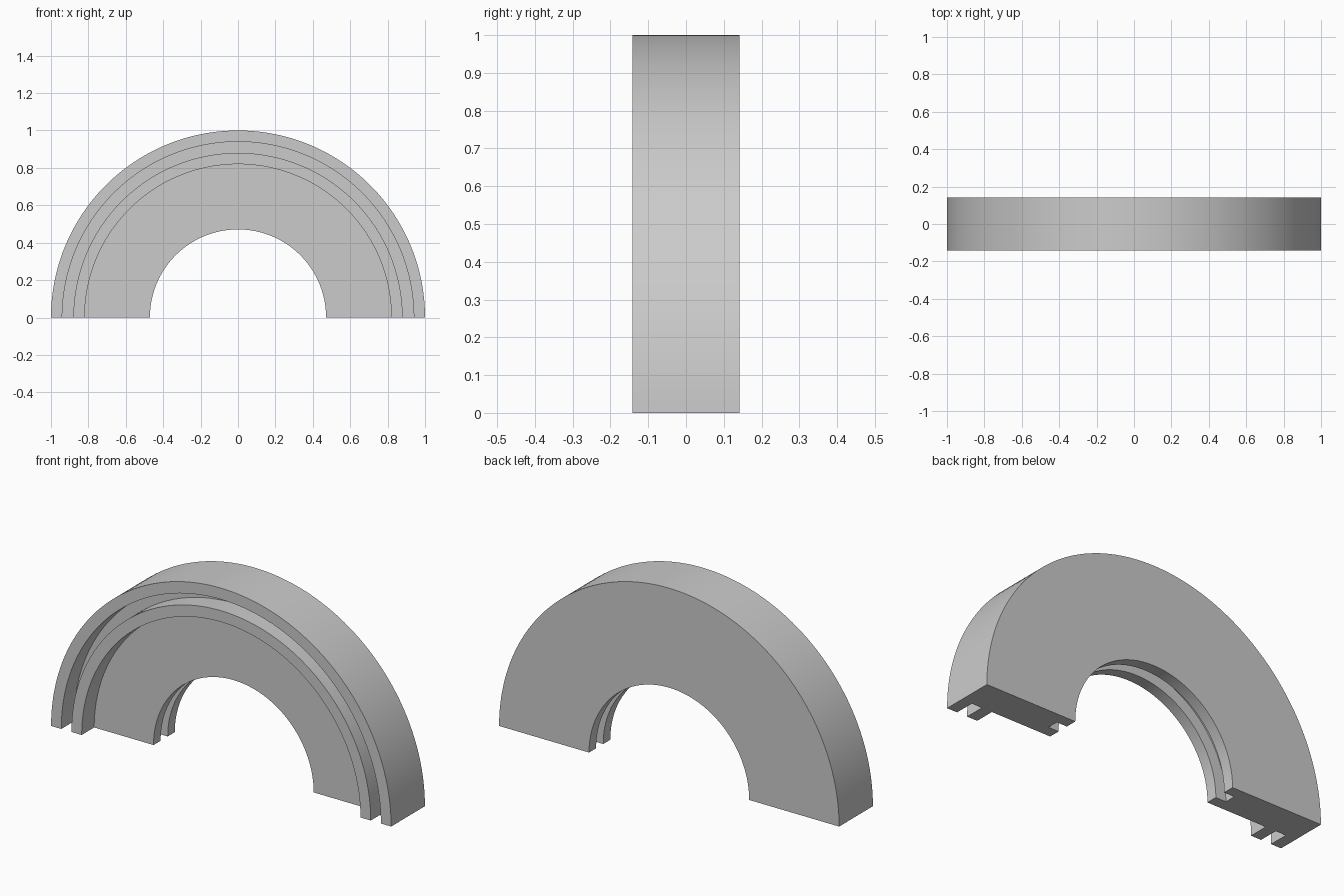
import bpy, bmesh, math

cube = bpy.data.objects.get("Cube")
if cube:
    bpy.data.objects.remove(cube, do_unlink=True)

# Key dimensions
HALF = 0.142                 # half the thickness
STEP = 0.06                  # width of every rib and groove
FACE = -HALF + 0.105         # recessed front face
BORE, RIM = 0.471, 1.0
LIP = (HALF - FACE) / 3      # bore is split into lip, groove, lip

# Cross-section as (radius, y): two front ribs outside, one groove in the bore
profile = [
    (RIM, HALF), (RIM, -HALF),
    (RIM - STEP, -HALF), (RIM - STEP, FACE),
    (RIM - 2 * STEP, FACE), (RIM - 2 * STEP, -HALF),
    (RIM - 3 * STEP, -HALF), (RIM - 3 * STEP, FACE),
    (BORE, FACE), (BORE, FACE + LIP),
    (BORE + STEP, FACE + LIP), (BORE + STEP, HALF - LIP),
    (BORE, HALF - LIP), (BORE, HALF),
]

# Sweep the section through a half turn and close both feet
bm = bmesh.new()
verts = [bm.verts.new((r, y, 0)) for r, y in profile]
edges = [bm.edges.new((v, verts[(i + 1) % len(verts)])) for i, v in enumerate(verts)]
bmesh.ops.spin(bm, geom=verts + edges, cent=(0, 0, 0), axis=(0, -1, 0),
               angle=math.pi, steps=96)
bmesh.ops.holes_fill(bm, edges=[e for e in bm.edges if e.is_boundary], sides=0)
bmesh.ops.recalc_face_normals(bm, faces=bm.faces)
mesh = bpy.data.meshes.new("half_ring")
bm.to_mesh(mesh)
bm.free()

ring = bpy.data.objects.new("half_ring", mesh)
bpy.context.collection.objects.link(ring)

# Plain grey material
grey = bpy.data.materials.new("light_grey")
grey.use_nodes = True
colour = (0.6, 0.6, 0.6, 1)
grey.diffuse_color = colour
grey.node_tree.nodes["Principled BSDF"].inputs["Base Color"].default_value = colour
mesh.materials.append(grey)

# Smooth curved walls, crisp edges
bpy.ops.object.select_all(action="DESELECT")
ring.select_set(True)
bpy.context.view_layer.objects.active = ring
bpy.ops.object.shade_smooth_by_angle(angle=math.radians(30))
